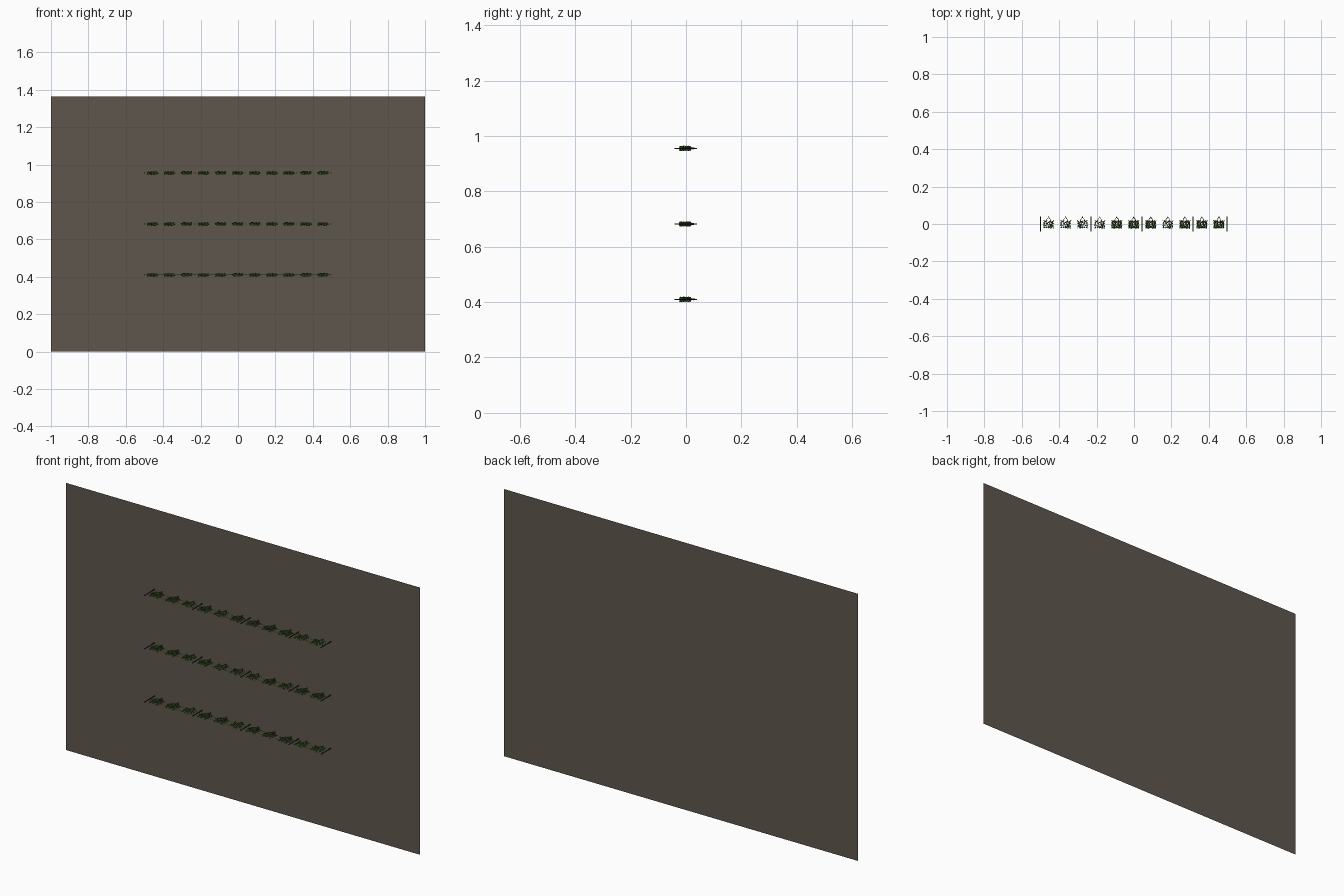
import bpy, math, random
from mathutils import Vector, Matrix

if "Cube" in bpy.data.objects:
    bpy.data.objects.remove(bpy.data.objects["Cube"])
random.seed(4)

ROWS = (0.41, 0.682, 0.955)
GROUND = 0.041            # soil sheet is at the back, plants grow toward -y
ROOT = GROUND - 0.0008    # stems and posts stop just above the soil
POSTS = (-0.5, -0.23, 0.042, 0.315, 0.497)


def mat(name, c):
    m = bpy.data.materials.new(name)
    m.diffuse_color = (*c, 1)
    m.use_nodes = True
    m.node_tree.nodes["Principled BSDF"].inputs["Base Color"].default_value = m.diffuse_color
    return m


soil = mat("soil brown", (0.111, 0.094, 0.072))
wood = mat("dark post wood", (0.035, 0.026, 0.02))
bark = mat("vine bark", (0.07, 0.05, 0.03))
wire = mat("wire grey", (0.15, 0.15, 0.14))
leaf_dark = mat("dark leaf", (0.06, 0.125, 0.022))
leaf_light = mat("light leaf", (0.095, 0.2, 0.035))


def make(name, verts, faces, mats, rule=None):
    me = bpy.data.meshes.new(name)
    me.from_pydata(verts, [], faces)
    for m in mats:
        me.materials.append(m)
    if rule:
        for p in me.polygons:
            p.material_index = rule(p.index)
    ob = bpy.data.objects.new(name, me)
    bpy.context.collection.objects.link(ob)
    return ob


def tube(verts, faces, a, b, r, n=5, r2=None):
    """Closed prism between two points."""
    a, b = Vector(a), Vector(b)
    q = (b - a).to_track_quat('Z', 'Y')
    base = len(verts)
    for p, rad in ((a, r), (b, r2 or r)):
        for i in range(n):
            t = 2 * math.pi * i / n
            verts.append(p + q @ Vector((rad * math.cos(t), rad * math.sin(t), 0)))
    for i in range(n):
        j = (i + 1) % n
        faces.append((base + i, base + j, base + n + j, base + n + i))
    faces.append(tuple(base + i for i in reversed(range(n))))
    faces.append(tuple(base + n + i for i in range(n)))


# soil sheet
make("soil_sheet", [(-1, GROUND, 0), (1, GROUND, 0), (1, GROUND, 1.365), (-1, GROUND, 1.365)],
     [(0, 1, 2, 3)], [soil])

# one plant: forked stem and leaf cloud, reused for every position
sv, sf = [], []
tube(sv, sf, (0, ROOT, 0), (-0.001, 0.034, 0), 0.0022, 5, 0.0017)
for s in (-1, 1):
    pts = [(-0.001, 0.036, 0), (s * 0.008, 0.027, 0.002 * s), (s * 0.014, 0.012, 0.001), (s * 0.024, 0.008, 0)]
    for a, b in zip(pts, pts[1:]):
        tube(sv, sf, a, b, 0.0014, 4, 0.0011)
stem = make("vine_stem", sv, sf, [bark]).data

lv, lf = [], []
for _ in range(130):
    c = Vector((random.uniform(-0.027, 0.027), random.uniform(-0.022, 0.018),
                max(-0.006, min(0.006, random.gauss(0, 0.004)))))
    rot = Matrix.Rotation(random.uniform(0, 6.28), 3, 'Y') @ \
        Matrix.Rotation(random.uniform(-1.3, 1.3), 3, 'X')
    s = random.uniform(0.0032, 0.005)
    k = len(lv)
    # pointed, slightly folded leaf
    for p in ((0, 0, -1.3), (1, -0.3, 0), (0, 0, 1.1), (-1, -0.3, 0)):
        lv.append(c + rot @ (Vector(p) * s))
    lf += [(k, k + 1, k + 2), (k, k + 2, k + 3)]
leaves = make("vine_leaves", lv, lf, [leaf_dark, leaf_light],
              lambda i: 1 if (i // 2) % 5 < 2 else 0).data
for ob in list(bpy.context.collection.objects):
    if ob.name != "soil_sheet":
        bpy.data.objects.remove(ob)

for r, z in enumerate(ROWS):
    # posts
    v, f = [], []
    for x in POSTS:
        tube(v, f, (x, ROOT, z), (x, -0.041, z), 0.0024, 6)
    make(f"posts_row_{r}", v, f, [wood])
    # trellis wires
    v, f = [], []
    for y in (0.011, -0.019):
        tube(v, f, (-0.5, y, z), (0.497, y, z), 0.0007, 4)
    make(f"wires_row_{r}", v, f, [wire])
    # plants
    for i in range(11):
        flip = math.pi * random.randint(0, 1)
        for name, me in (("vine_stem", stem), ("vine_leaves", leaves)):
            ob = bpy.data.objects.new(f"{name}_{r}_{i}", me)
            ob.location = (-0.457 + i * 0.0911, 0, z)
            ob.rotation_euler = (0, flip, 0)
            bpy.context.collection.objects.link(ob)
